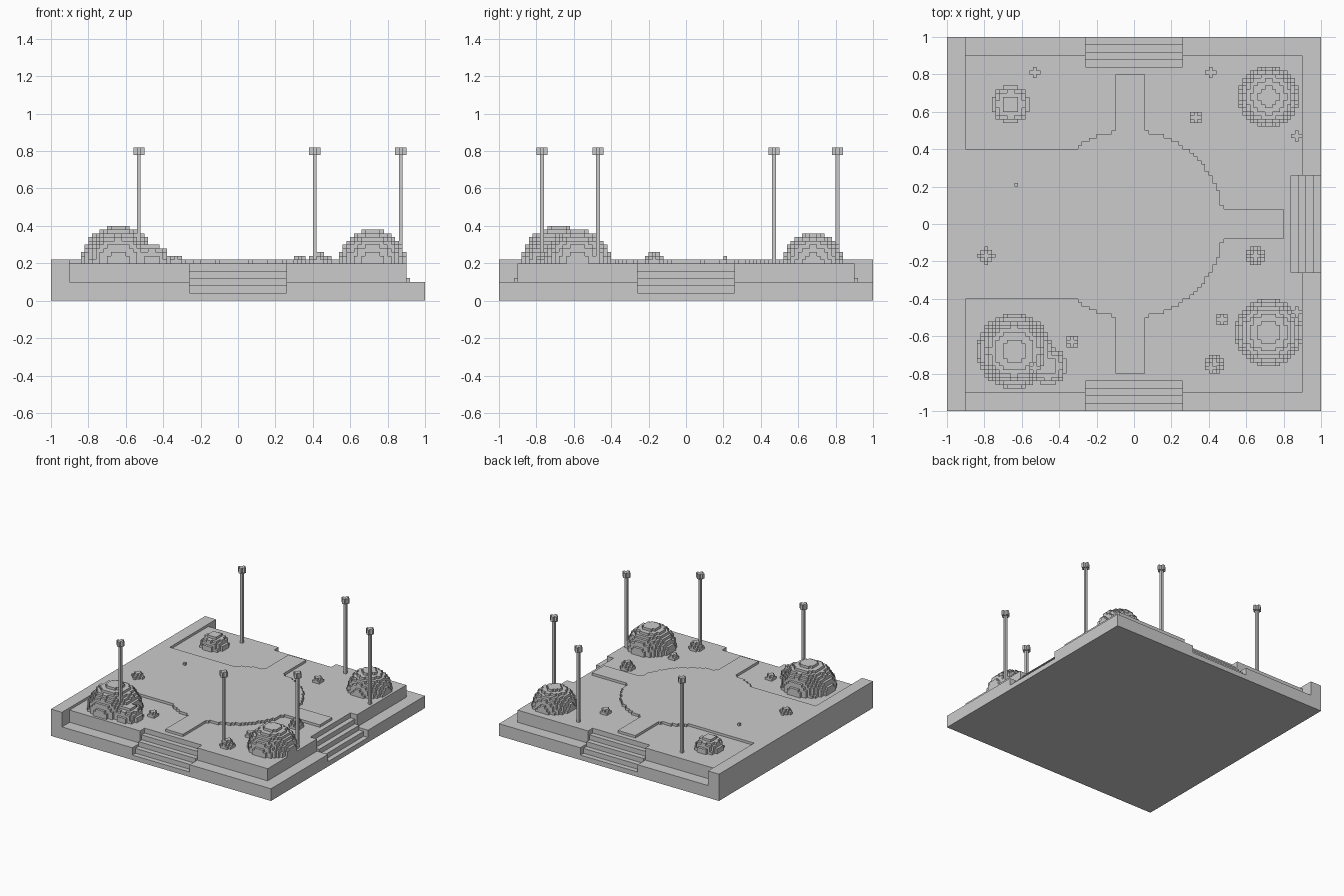
import bpy, bmesh, math
from mathutils import Vector

if "Cube" in bpy.data.objects:
    bpy.data.objects.remove(bpy.data.objects["Cube"], do_unlink=True)

U = 0.02          # block size
HALF = 50         # half the width, in blocks
LAWN = 10         # lawn level, in blocks

stone = bpy.data.materials.new("stone_grey")
stone.use_nodes = True
GREY = (0.6, 0.6, 0.6, 1)
stone.diffuse_color = GREY
stone.node_tree.nodes["Principled BSDF"].inputs["Base Color"].default_value = GREY


def build(name, cells):
    """Skin a set of blocks with outer faces only, then merge flat areas."""
    bm = bmesh.new()
    verts = {}
    for cell in cells:
        for axis in range(3):
            for side in (0, 1):
                near = list(cell)
                near[axis] += 2 * side - 1
                if tuple(near) in cells:
                    continue
                a, b = (axis + 1) % 3, (axis + 2) % 3
                ring = []
                for da, db in ((0, 0), (1, 0), (1, 1), (0, 1)):
                    p = list(cell)
                    p[axis] += side
                    p[a] += da
                    p[b] += db
                    key = tuple(p)
                    if key not in verts:
                        verts[key] = bm.verts.new(Vector(key) * U)
                    ring.append(verts[key])
                bm.faces.new(ring if side else ring[::-1])
    bmesh.ops.dissolve_limit(bm, angle_limit=0.01, verts=bm.verts[:], edges=bm.edges[:])
    mesh = bpy.data.meshes.new(name)
    bm.to_mesh(mesh)
    bm.free()
    mesh.materials.append(stone)
    obj = bpy.data.objects.new(name, mesh)
    bpy.context.collection.objects.link(obj)
    return obj


def block(v):
    return math.floor(v / U)


# Ground: base slab, raised terrace, side wall and three carved stairs
def ground_height(i, j):
    x, y = abs(i + 0.5), abs(j + 0.5)
    for across, edge in ((x, HALF - 0.5 - y), (y, HALF - 0.5 - i - 0.5)):
        if across < 13 and edge < 8:
            return 2 + 2 * int(edge // 2)
    if i < -45:
        return LAWN + 1
    return LAWN if x < 45 and y < 45 else 5


span = range(-HALF, HALF)
build("ground", {(i, j, k) for i in span for j in span for k in range(ground_height(i, j))})


# Paving: round plaza with a broad walk to the wall and three narrow paths
def is_paved(i, j):
    x, y = i + 0.5, j + 0.5
    walk = -45 < x < -1 and abs(y) < 20
    path_y = abs(x + 1) < 4 and abs(y) < 40
    path_x = 0 < x < 40 and abs(y) < 4
    return walk or path_x or path_y or math.hypot(x + 1, y) < 25


build("plaza", {(i, j, LAWN) for i in span for j in span if is_paved(i, j)})


# Large round bushes, half balls resting on the lawn
def bush(name, x, y, r):
    cx, cy, n = round(x / U), round(y / U), round(r / U)
    build(name, {(cx + i, cy + j, LAWN + k)
                 for i in range(-n, n) for j in range(-n, n) for k in range(n)
                 if (i + .5) ** 2 + (j + .5) ** 2 + (k + .5) ** 2 < n * n})


bush("bush_back_left", 0.72, 0.68, 0.16)
bush("bush_front_left", 0.72, -0.58, 0.18)
bush("bush_front_right", -0.64, -0.68, 0.20)
bush("bush_front_right_small", -0.46, -0.76, 0.10)
bush("bush_back_right", -0.66, 0.64, 0.10)


# Small shrubs and stones, centred on a block
def shrub(name, x, y, r):
    cx, cy = block(x), block(y)
    n = range(-3, 4)
    build(name, {(cx + i, cy + j, LAWN + k)
                 for i in n for j in n for k in range(4)
                 if i * i + j * j + k * k < r * r})


for n, (x, y) in enumerate(((-0.79, -0.17), (0.65, -0.17), (0.43, -0.75))):
    shrub(f"shrub_{n}", x, y, 2.4)
for n, (x, y) in enumerate(((-0.33, -0.63), (0.33, 0.57), (0.47, -0.51))):
    shrub(f"stone_{n}", x, y, 1.5)
shrub("pebble", -0.63, 0.21, 1.2)

# Lamp posts with cross-shaped heads
LAMPS = ((-0.53, 0.81), (0.41, 0.81), (0.87, 0.47),
         (0.87, -0.47), (0.41, -0.77), (-0.53, -0.77))
for n, (x, y) in enumerate(LAMPS):
    i, j = block(x), block(y)
    cells = {(i, j, k) for k in range(LAWN, 41)}
    for k in (39, 40):
        cells |= {(i + 1, j, k), (i - 1, j, k), (i, j + 1, k), (i, j - 1, k)}
    build(f"lamp_post_{n}", cells)
